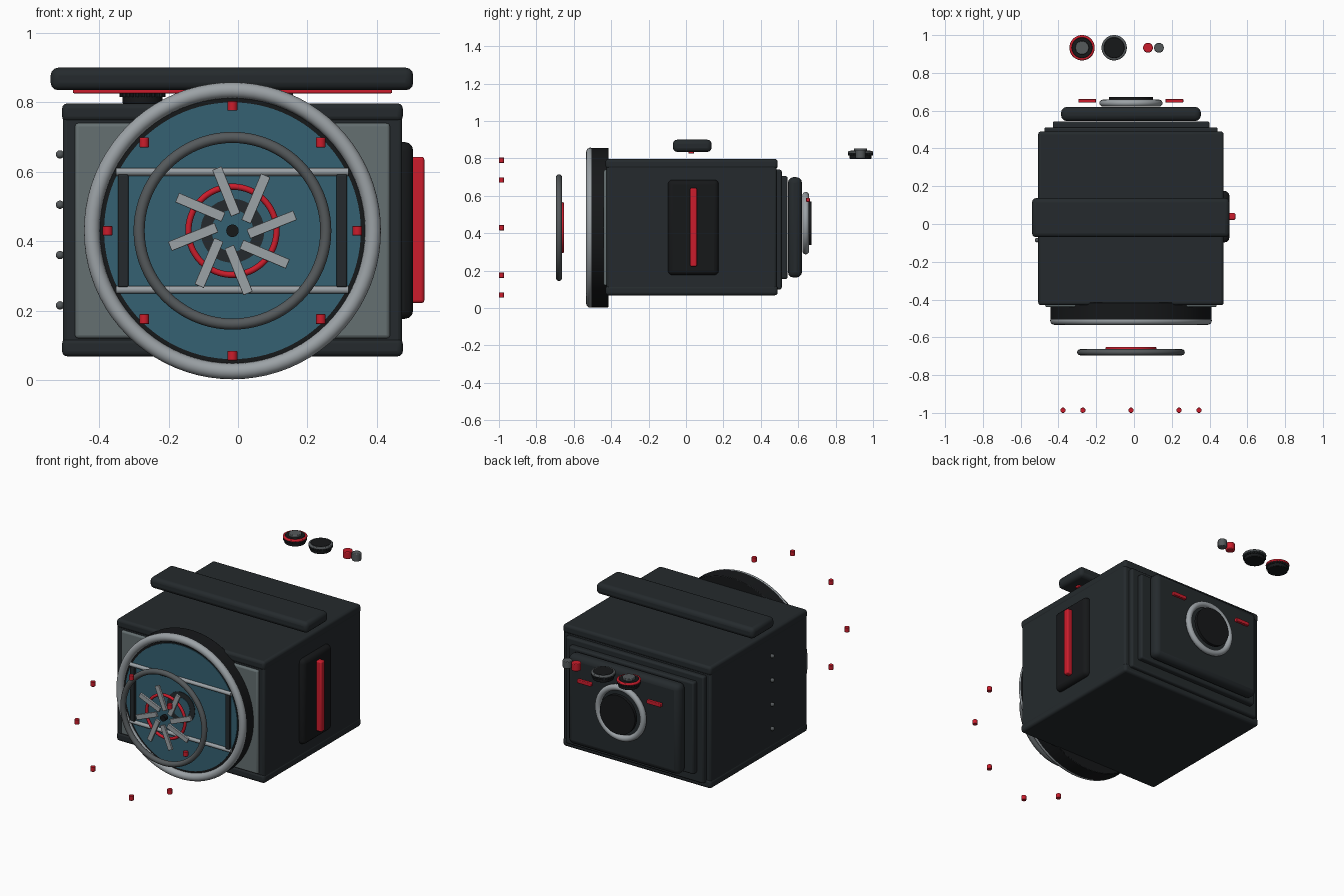
import bpy, math
from mathutils import Vector

if "Cube" in bpy.data.objects:
    bpy.data.objects.remove(bpy.data.objects["Cube"])

CX, CZ = -0.016, 0.43          # shared optical axis


def mat(name, rgb):
    m = bpy.data.materials.new(name)
    m.diffuse_color = (*rgb, 1)
    m.use_nodes = True
    m.node_tree.nodes["Principled BSDF"].inputs["Base Color"].default_value = m.diffuse_color
    return m


BLACK = mat("black", (0.008, 0.009, 0.010))
DARK = mat("charcoal", (0.018, 0.023, 0.026))
MID = mat("mid_grey", (0.09, 0.10, 0.105))
GREY = mat("panel_grey", (0.13, 0.16, 0.165))
SILVER = mat("silver", (0.33, 0.36, 0.38))
RED = mat("red", (0.60, 0.012, 0.025))
GLASS = mat("glass", (0.035, 0.12, 0.17))


def finish(name, m):
    o = bpy.context.object
    o.name = name
    o.data.materials.append(m)
    bpy.ops.object.shade_smooth_by_angle(angle=math.radians(35))
    return o


def bevel(o, w, seg=3):
    if w:
        b = o.modifiers.new("bevel", 'BEVEL')
        b.width, b.segments = w, seg
        b.limit_method = 'ANGLE'
    return o


# box given by its min / max along each axis
def box(name, x, y, z, m, w=0.01, rot=0):
    c = [(a + b) / 2 for a, b in (x, y, z)]
    bpy.ops.mesh.primitive_cube_add(size=1, location=c, rotation=(0, rot, 0))
    bpy.context.object.scale = [b - a for a, b in (x, y, z)]
    bpy.ops.object.transform_apply(location=False, rotation=False, scale=True)
    return bevel(finish(name, m), w)


# cylinder between two points
def rod(name, p, q, r, m, w=0.0, n=48):
    p, q = Vector(p), Vector(q)
    d = q - p
    bpy.ops.mesh.primitive_cylinder_add(vertices=n, radius=r, depth=d.length, location=(p + q) / 2,
                                        rotation=d.to_track_quat('Z', 'Y').to_euler())
    return bevel(finish(name, m), w, 2)


def ring(name, c, R, r, m, upright=True):
    bpy.ops.mesh.primitive_torus_add(major_radius=R, minor_radius=r, major_segments=80, minor_segments=16,
                                     location=c, rotation=(math.pi / 2 if upright else 0, 0, 0))
    return finish(name, m)


# main body with top and bottom bands
box("body", (-0.505, 0.473), (-0.425, 0.485), (0.08, 0.785), DARK, 0.012)
for name, z in (("top_band", (0.745, 0.797)), ("bottom_band", (0.068, 0.12))):
    box(name, (-0.507, 0.475), (-0.43, 0.49), z, DARK, 0.015)
box("front_panel", (-0.47, 0.438), (-0.44, -0.41), (0.12, 0.74), GREY, 0.01)

# stepped rear plates and eyepiece
box("rear_plate", (-0.475, 0.443), (0.47, 0.512), (0.10, 0.74), DARK, 0.01)
box("rear_step", (-0.43, 0.40), (0.50, 0.543), (0.155, 0.705), DARK, 0.01)
box("rear_pad", (-0.386, 0.354), (0.545, 0.62), (0.163, 0.70), DARK, 0.03, 0)
ring("eyepiece_ring", (CX, 0.64, 0.454), 0.149, 0.018, SILVER)
rod("eyepiece_lens", (CX, 0.652, 0.454), (CX, 0.672, 0.454), 0.116, BLACK)
for x in (-0.248, 0.214):
    box("rear_marker", (x - 0.047, x + 0.047), (0.642, 0.662), (0.567, 0.589), RED, 0.004)

# lens barrel, rim and glass
rod("lens_barrel", (CX, -0.415, CZ), (CX, -0.51, CZ), 0.427, BLACK, 0.004, 96)
ring("lens_rim", (CX, -0.511, CZ), 0.405, 0.023, SILVER)
rod("lens_glass", (CX, -0.44, CZ), (CX, -0.514, CZ), 0.37, GLASS, 0, 96)
rod("glass_pupil", (CX, -0.45, CZ), (CX, -0.517, CZ), 0.092, DARK)
rod("glass_pupil_centre", (CX, -0.45, CZ), (CX, -0.519, CZ), 0.06, GLASS)

# frame lines across the glass
for s in (-1, 1):
    rod("frame_rail", (CX - 0.335, -0.517, CZ + s * 0.17), (CX + 0.335, -0.517, CZ + s * 0.17), 0.0115, SILVER, 0, 16)
    x = CX + s * 0.315
    box("frame_post", (x - 0.015, x + 0.015), (-0.529, -0.505), (CZ - 0.162, CZ + 0.162), DARK, 0.004)

# floating focus rings and iris
ring("focus_ring", (CX, -0.679, CZ), 0.269, 0.016, MID)
ring("red_iris_ring", (CX, -0.66, CZ), 0.127, 0.009, RED)
for i in range(8):
    a = i * math.pi / 4
    tip, d = a + math.radians(14), a + math.radians(22)
    x = CX + 0.186 * math.cos(tip) - 0.0725 * math.cos(d)
    z = CZ + 0.186 * math.sin(tip) - 0.0725 * math.sin(d)
    box("iris_blade", (x - 0.0725, x + 0.0725), (-0.684, -0.670), (z - 0.0145, z + 0.0145), SILVER, 0.002, -d)
rod("iris_hub", (CX, -0.69, CZ), (CX, -0.665, CZ), 0.018, BLACK, 0, 24)

# floating index pegs
for i in range(8):
    a = i * math.pi / 4
    x, z = CX + 0.36 * math.cos(a), CZ + 0.36 * math.sin(a)
    rod("index_peg", (x, -0.986, z - 0.014), (x, -0.986, z + 0.014), 0.014, RED, 0.002, 20)

# carry bar above the body
box("carry_bar", (-0.54, 0.505), (-0.07, 0.137), (0.835, 0.90), DARK, 0.022)
box("carry_bar_strip", (-0.476, 0.444), (0.013, 0.043), (0.826, 0.845), RED, 0.004)

# side grip and rivets
box("side_grip", (0.45, 0.505), (-0.097, 0.175), (0.176, 0.686), BLACK, 0.025)
box("side_grip_strip", (0.48, 0.537), (0.022, 0.058), (0.222, 0.643), RED, 0.008)
for i in range(4):
    bpy.ops.mesh.primitive_uv_sphere_add(segments=20, ring_count=12, radius=0.012,
                                         location=(-0.513, -0.085, 0.215 + i * 0.145))
    finish("side_rivet", MID)

# floating dials and buttons
KY = 0.933
for x, m in ((-0.275, RED), (-0.105, MID)):
    rod("dial_base", (x, KY, 0.797), (x, KY, 0.832), 0.058, BLACK, 0.003)
    ring("dial_ring", (x, KY, 0.833), 0.059, 0.008, m, False)
    rod("dial_top", (x, KY, 0.825), (x, KY, 0.842), 0.055, BLACK, 0.003)
    for i in range(24):
        a = i * math.pi / 12
        px, py = x + 0.061 * math.cos(a), KY + 0.061 * math.sin(a)
        rod("dial_ridge", (px, py, 0.815), (px, py, 0.838), 0.005, DARK, 0, 8)
rod("dial_cap", (-0.275, KY, 0.835), (-0.275, KY, 0.854), 0.036, MID, 0.003)
for x, m in ((0.074, RED), (0.132, MID)):
    rod("button", (x, KY, 0.80), (x, KY, 0.845), 0.026, m, 0.004, 32)
